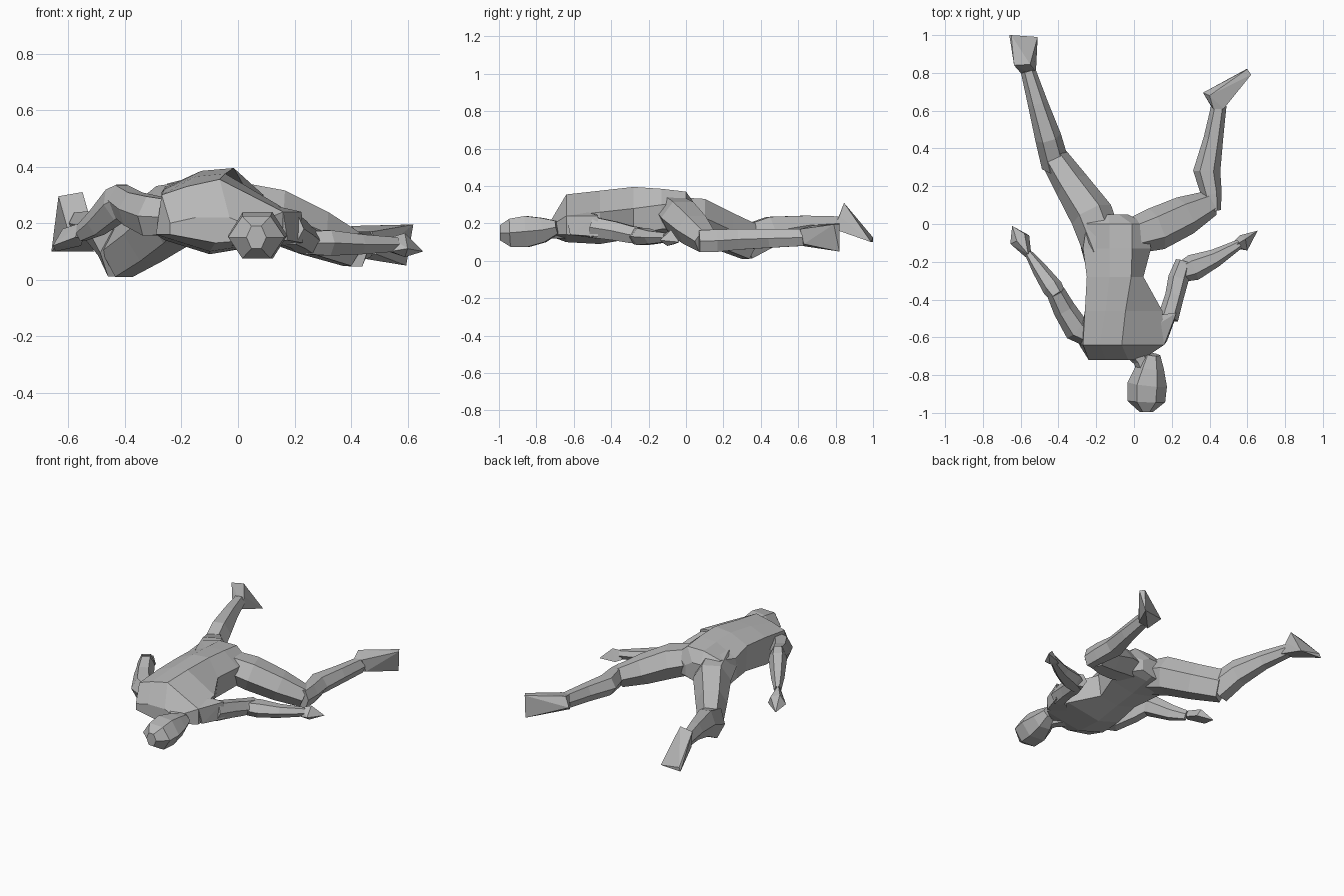
import bpy, bmesh, math
from mathutils import Vector

grey = bpy.data.materials.new("plain grey")
grey.diffuse_color = (0.48, 0.48, 0.48, 1)


def finish(name, bm):
    bmesh.ops.recalc_face_normals(bm, faces=bm.faces)
    me = bpy.data.meshes.new(name)
    bm.to_mesh(me)
    bm.free()
    me.materials.append(grey)
    ob = bpy.data.objects.new(name, me)
    bpy.context.collection.objects.link(ob)


def loft(name, rings):
    """Skin a list of equal-length point rings and cap both ends."""
    bm = bmesh.new()
    vs = [[bm.verts.new(p) for p in r] for r in rings]
    n = len(vs[0])
    for a, b in zip(vs, vs[1:]):
        for i in range(n):
            j = (i + 1) % n
            bm.faces.new((a[i], a[j], b[j], b[i]))
    bm.faces.new(vs[0])
    bm.faces.new(vs[-1])
    finish(name, bm)


def limb(name, path, shoulder=0.5):
    """Six-sided tube; each station is x, y, z, half width, half height."""
    rings = []
    for i, (x, y, z, w, h) in enumerate(path):
        a, b = path[max(i - 1, 0)], path[min(i + 1, len(path) - 1)]
        d = Vector((b[0] - a[0], b[1] - a[1], b[2] - a[2])).normalized()
        side = d.cross(Vector((0, 0, 1))).normalized()
        up = side.cross(d)
        c = Vector((x, y, z))
        s = shoulder
        rings.append([c + side * w * u + up * h * v for u, v in
                      ((1, 0), (s, 1), (-s, 1), (-1, 0), (-s, -1), (s, -1))])
    loft(name, rings)


def hull(name, pts):
    bm = bmesh.new()
    for p in pts:
        bm.verts.new(p)
    r = bmesh.ops.convex_hull(bm, input=bm.verts)
    junk = [g for g in r["geom_interior"] if isinstance(g, bmesh.types.BMVert)]
    if junk:
        bmesh.ops.delete(bm, geom=junk, context='VERTS')
    finish(name, bm)


# torso: x,z outlines at stations along y, shoulders to pelvis
stations = {
    -0.72: ((-.24, .16), (-.24, .20), (-.15, .22), (-.03, .22), (.04, .19), (.04, .14), (-.08, .13)),
    -0.64: ((-.29, .16), (-.27, .30), (-.18, .33), (-.065, .355), (.16, .24), (.16, .14), (-.10, .10)),
    -0.46: ((-.26, .14), (-.26, .32), (-.15, .365), (-.045, .375), (.15, .26), (.14, .13), (-.10, .09)),
    -0.28: ((-.24, .16), (-.25, .33), (-.13, .385), (-.015, .395), (.05, .28), (.03, .14), (-.10, .12)),
    -0.13: ((-.28, .18), (-.27, .31), (-.13, .38), (-.01, .385), (.09, .30), (.07, .17), (-.10, .14)),
    0.0: ((-.28, .16), (-.25, .34), (-.13, .37), (-.01, .37), (.07, .30), (.05, .18), (-.10, .17)),
    0.05: ((-.25, .17), (-.23, .29), (-.14, .30), (-.08, .30), (-.03, .27), (-.03, .20), (-.10, .18)),
}
loft("torso", [[(x, y, z) for x, z in o] for y, o in stations.items()])

# head and neck
limb("head", [(.095, -.69, .18, .045, .035), (.085, -.76, .165, .075, .065),
              (.07, -.85, .157, .105, .083), (.065, -.94, .15, .10, .075),
              (.065, -.995, .15, .035, .04)])
limb("neck", [(0, -.66, .17, .06, .05), (.04, -.72, .165, .045, .045),
              (.07, -.79, .16, .045, .045)])

# legs
limb("left_thigh", [(-.155, -.14, .265, .11, .08), (-.225, .05, .23, .115, .105),
                    (-.325, .20, .16, .095, .10), (-.42, .345, .10, .075, .095)])
limb("left_shin", [(-.415, .31, .095, .075, .09), (-.455, .46, .16, .07, .078),
                   (-.51, .64, .19, .053, .052), (-.56, .81, .20, .04, .038)])
hull("left_foot", [(-.60, .80, .17), (-.52, .79, .17), (-.61, .82, .24), (-.53, .82, .24),
                   (-.635, .84, .295), (-.55, .845, .31), (-.66, 1.0, .10), (-.51, .99, .10),
                   (-.65, 1.0, .125)])
limb("right_thigh", [(-.04, -.075, .27, .09, .08), (.12, -.025, .23, .115, .09),
                     (.27, .045, .165, .105, .08), (.405, .11, .105, .07, .06)])
limb("right_shin", [(.42, .07, .105, .04, .058), (.41, .16, .108, .055, .06),
                    (.385, .28, .115, .072, .055), (.42, .45, .12, .052, .05),
                    (.45, .63, .125, .04, .045)])
hull("right_foot", [(.41, .62, .08), (.49, .63, .09), (.42, .61, .17), (.475, .61, .17),
                    (.365, .695, .13), (.40, .68, .19), (.595, .82, .05), (.62, .79, .195),
                    (.60, .82, .195)])

# arms
limb("left_upper_arm", [(-.22, -.60, .22, .06, .06), (-.305, -.555, .225, .07, .07),
                        (-.37, -.45, .25, .06, .06), (-.415, -.36, .28, .05, .055)])
limb("left_forearm", [(-.40, -.385, .285, .045, .055), (-.43, -.34, .265, .055, .06),
                      (-.50, -.24, .20, .04, .045), (-.555, -.16, .165, .022, .03)])
hull("left_hand", [(-.575, -.175, .15), (-.545, -.15, .15), (-.56, -.16, .20),
                   (-.655, -.105, .12), (-.62, -.09, .18), (-.555, -.06, .12),
                   (-.645, -.01, .10), (-.58, -.05, .17)])
hull("right_shoulder", [(.16, -.64, .24), (.175, -.62, .14), (.225, -.47, .24), (.23, -.47, .13),
                        (.14, -.48, .25), (.14, -.48, .12), (.05, -.58, .28), (.05, -.58, .13)])
limb("right_upper_arm", [(.18, -.50, .18, .055, .055), (.215, -.38, .16, .05, .05),
                         (.235, -.29, .14, .055, .045), (.265, -.20, .13, .045, .04)])
limb("right_forearm", [(.24, -.26, .13, .05, .04), (.315, -.23, .13, .07, .045),
                       (.43, -.18, .125, .048, .035), (.56, -.105, .125, .025, .025)])
hull("right_hand", [(.54, -.13, .10), (.53, -.09, .10), (.54, -.11, .15), (.60, -.14, .11),
                    (.56, -.06, .09), (.59, -.08, .165), (.59, -.10, .08), (.655, -.035, .10)])
